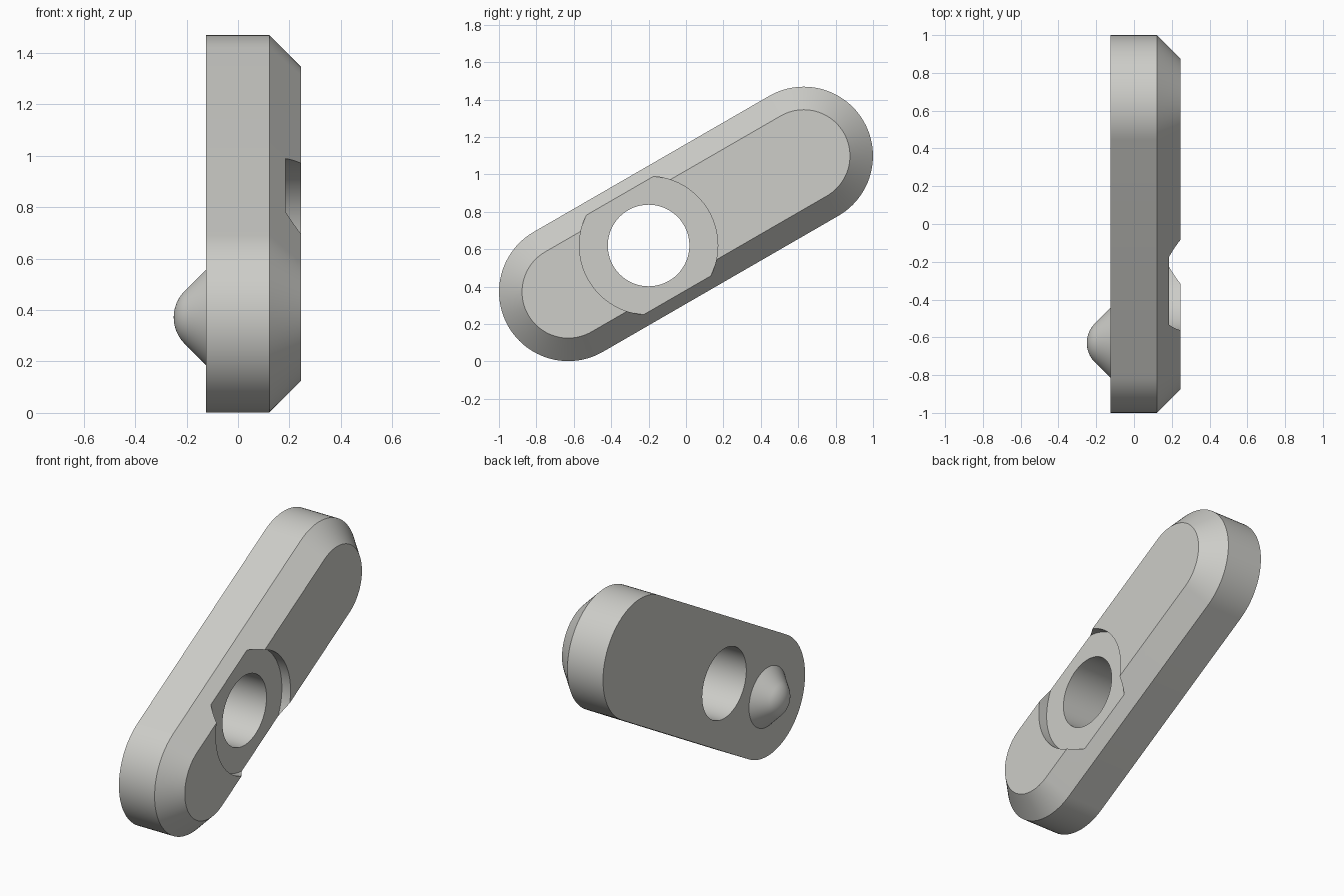
import bpy, bmesh, math
from mathutils import Matrix

if "Cube" in bpy.data.objects:
    bpy.data.objects.remove(bpy.data.objects["Cube"])

R, HALF = 0.37, 0.727             # end radius, half distance between end centres
HOLE = -0.231                     # hole position along the bar
BACK, SHOULDER, FACE = -0.125, 0.122, 0.245
N = 48                            # segments per half circle

# The bar runs along y and is then tilted 30 degrees about x
TILT = Matrix.Translation((0, 0, 0.735)) @ Matrix.Rotation(math.radians(30), 4, 'X')

grey = bpy.data.materials.new("light_grey")
grey.diffuse_color = (0.61, 0.61, 0.58, 1)
grey.use_nodes = True
grey.node_tree.nodes["Principled BSDF"].inputs["Base Color"].default_value = grey.diffuse_color


def loft(name, rings, cap_start=True):
    """Skin a list of equal-length rings and cap the ends."""
    bm = bmesh.new()
    vs = [[bm.verts.new(p) for p in ring] for ring in rings]
    for a, b in zip(vs, vs[1:]):
        for i in range(len(a)):
            j = (i + 1) % len(a)
            bm.faces.new((a[i], a[j], b[j], b[i]))
    if cap_start:
        bm.faces.new(vs[0])
    bm.faces.new(vs[-1])
    bmesh.ops.recalc_face_normals(bm, faces=bm.faces)
    bm.transform(TILT)
    me = bpy.data.meshes.new(name)
    bm.to_mesh(me)
    bm.free()
    me.materials.append(grey)
    ob = bpy.data.objects.new(name, me)
    bpy.context.collection.objects.link(ob)
    return ob


def slot(x, r):
    """Outline with two rounded ends."""
    pts = []
    for side in (1, -1):
        for i in range(N + 1):
            a = math.pi * i / N
            pts.append((x, side * (HALF + r * math.sin(a)), side * r * math.cos(a)))
    return pts


def circle(x, r, y):
    return [(x, y + r * math.cos(math.pi * i / N), r * math.sin(math.pi * i / N))
            for i in range(2 * N)]


def smooth(ob):
    bpy.ops.object.select_all(action='DESELECT')
    ob.select_set(True)
    bpy.context.view_layer.objects.active = ob
    bpy.ops.object.shade_smooth_by_angle(angle=math.radians(30))


# Bar with a chamfered front rim
bar = loft("bar", [slot(BACK, R), slot(SHOULDER, R), slot(FACE, R - (FACE - SHOULDER))])

# Through hole and shallow counterbore
cutters = [loft("hole_cutter", [circle(-0.5, 0.218, HOLE), circle(0.5, 0.218, HOLE)]),
           loft("counterbore_cutter", [circle(0.185, R, HOLE), circle(0.5, R, HOLE)])]
bpy.context.view_layer.objects.active = bar
for c in cutters:
    c.hide_render = True
    m = bar.modifiers.new(c.name, 'BOOLEAN')
    m.operation, m.solver, m.object = 'DIFFERENCE', 'EXACT', c
    bpy.ops.object.modifier_apply(modifier=m.name)
for c in cutters:
    bpy.data.objects.remove(c)
smooth(bar)

# Locating nub: 45 degree cone blending into a spherical tip
DOME = 0.145
rings = [circle(BACK, 0.185, -HALF)]
for i in range(9):
    a = math.radians(45 - 44 * i / 8)
    rings.append(circle(-0.25 + DOME * (1 - math.cos(a)), DOME * math.sin(a), -HALF))
smooth(loft("locating_nub", rings, cap_start=False))
